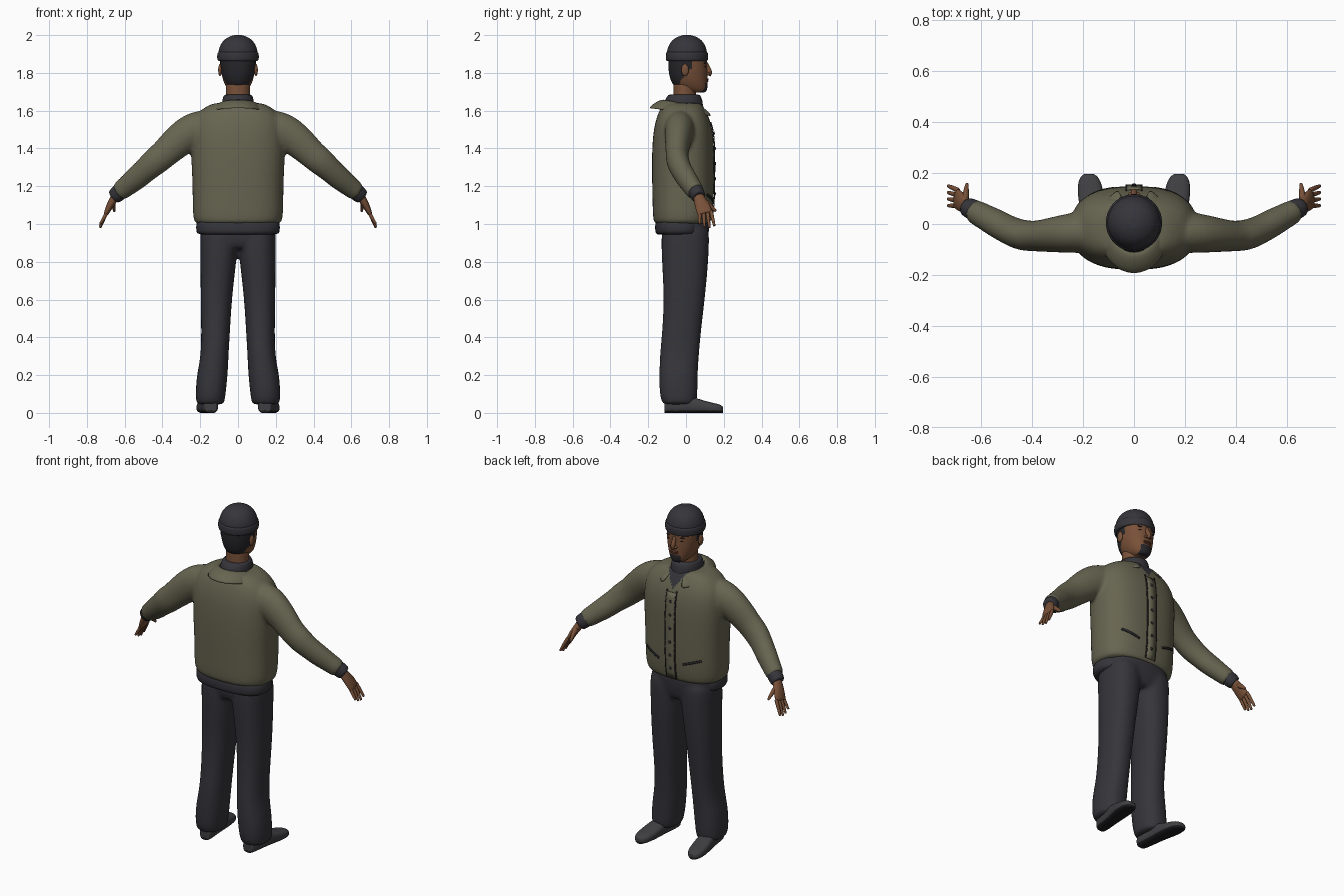
import bpy, bmesh, math
from mathutils import Vector, Matrix
from mathutils.bvhtree import BVHTree

if "Cube" in bpy.data.objects:
    bpy.data.objects.remove(bpy.data.objects["Cube"])


def material(name, rgb):
    m = bpy.data.materials.new(name)
    m.use_nodes = True
    m.diffuse_color = (*rgb, 1)
    m.node_tree.nodes["Principled BSDF"].inputs["Base Color"].default_value = (*rgb, 1)
    return m


OLIVE = material("olive cloth", (0.135, 0.128, 0.08))
DARK = material("charcoal cloth", (0.035, 0.035, 0.043))
SKIN = material("brown skin", (0.19, 0.082, 0.04))
LIP = material("lip brown", (0.14, 0.05, 0.03))
HAIR = material("black hair", (0.02, 0.02, 0.024))
SHOE = material("grey shoe", (0.05, 0.05, 0.055))
SOLE = material("black sole", (0.012, 0.012, 0.014))


def ring(c, u, v, power=2.0, n=24):
    """Superellipse cross-section around c with half axes u and v."""
    pts = []
    for i in range(n):
        a = 2 * math.pi * i / n
        ca, sa = math.cos(a), math.sin(a)
        pts.append(c + u * math.copysign(abs(ca) ** (2 / power), ca)
                   + v * math.copysign(abs(sa) ** (2 / power), sa))
    return pts


def loft(bm, rings):
    """Skin the rings, with an inset ring at both ends to keep the rims crisp."""
    def inset(r):
        mid = sum(r, Vector()) / len(r)
        return [mid.lerp(p, 0.85) for p in r]
    rings = [inset(rings[0])] + rings + [inset(rings[-1])]
    rows = [[bm.verts.new(p) for p in r] for r in rings]
    n = len(rows[0])
    for a, b in zip(rows, rows[1:]):
        for i in range(n):
            j = (i + 1) % n
            bm.faces.new((a[i], a[j], b[j], b[i]))
    bm.faces.new(rows[0])
    bm.faces.new(rows[-1])


def stack(bm, rows, power=2.0, cx=0.0, n=24):
    """Horizontal sections: height, half width, back y, front y, optional centre x."""
    loft(bm, [ring(Vector((r[4] if len(r) > 4 else cx, (r[2] + r[3]) / 2, r[0])),
                   Vector((r[1], 0, 0)), Vector((0, (r[3] - r[2]) / 2, 0)), power, n)
              for r in rows])


def tube(bm, path, radii, s=1, n=16):
    """Sections across a path; each radius is a (thickness, width) pair."""
    pts = [Vector((s * x, y, z)) for x, y, z in path]
    rings = []
    for i, p in enumerate(pts):
        t = (pts[min(i + 1, len(pts) - 1)] - pts[max(i - 1, 0)]).normalized()
        u = t.cross(Vector((0, 1, 0))).normalized()
        rings.append(ring(p, u * radii[i][0], t.cross(u) * radii[i][1], 2, n))
    loft(bm, rings)


def ball(bm, c, r):
    bmesh.ops.create_uvsphere(bm, u_segments=16, v_segments=10, radius=1,
                              matrix=Matrix.Translation(c) @ Matrix.Diagonal((*r, 1)))


def finish(name, bm, mats, sub=1, voxel=0, paint=None, solid=0):
    bmesh.ops.recalc_face_normals(bm, faces=bm.faces)
    me = bpy.data.meshes.new(name)
    bm.to_mesh(me)
    bm.free()
    ob = bpy.data.objects.new(name, me)
    bpy.context.collection.objects.link(ob)
    if solid:
        m = ob.modifiers.new("thickness", 'SOLIDIFY')
        m.thickness, m.offset = solid, 0
    if sub:
        ob.modifiers.new("round", 'SUBSURF').levels = sub
    if voxel:
        m = ob.modifiers.new("merge", 'REMESH')
        m.mode, m.voxel_size = 'VOXEL', voxel
        m = ob.modifiers.new("soften", 'SMOOTH')
        m.factor, m.iterations = 0.5, 6
    dg = bpy.context.evaluated_depsgraph_get()
    ob.data = bpy.data.meshes.new_from_object(ob.evaluated_get(dg))
    ob.modifiers.clear()
    ob.data.materials.clear()
    for m in mats:
        ob.data.materials.append(m)
    for f in ob.data.polygons:
        f.use_smooth = True
        f.material_index = paint(f.center) if paint else 0
    return ob


# Jacket: torso and sleeves merged, with the shirt showing in the open neck
bm = bmesh.new()
stack(bm, [(1.0, .238, -.175, .135), (1.1, .242, -.178, .147), (1.2, .242, -.18, .15),
           (1.3, .247, -.182, .15), (1.42, .252, -.18, .15), (1.5, .25, -.172, .142),
           (1.56, .235, -.158, .125), (1.61, .195, -.138, .1), (1.64, .13, -.118, .082)], 2.5)
SLEEVE = [(.15, -.03, 1.505), (.25, -.035, 1.495), (.34, -.045, 1.42), (.39, -.048, 1.37),
          (.44, -.045, 1.33), (.49, -.025, 1.285), (.54, .003, 1.24), (.59, .03, 1.2),
          (.63, .052, 1.168)]
SLEEVE_R = [(.105, .085), (.1, .08), (.086, .066), (.076, .06), (.076, .062),
            (.065, .056), (.064, .056), (.055, .05), (.052, .048)]
for s in (1, -1):
    tube(bm, SLEEVE, SLEEVE_R, s, 20)
jacket = finish("jacket", bm, [OLIVE, DARK], 2, .01,
                lambda c: int(c.y > .04 and c.z > 1.545 + 1.5 * abs(c.x)))
surface = BVHTree.FromPolygons([v.co for v in jacket.data.vertices],
                               [p.vertices[:] for p in jacket.data.polygons])


def chest(x, z, lift):
    hit = surface.ray_cast(Vector((x, 1, z)), Vector((0, -1, 0)))[0]
    return Vector((x, (hit.y if hit else .1) + lift, z))


def ribbon(name, a, b, width, mat, lift):
    """Thin strip laid on the jacket front between two (x, z) points."""
    a, b = Vector(a), Vector(b)
    side = (b - a).normalized().orthogonal() * width / 2
    bm = bmesh.new()
    rows = []
    for i in range(17):
        p = a.lerp(b, i / 16)
        rows.append([bm.verts.new(chest(*(p + side * k), lift)) for k in (-1, 0, 1)])
    for r, q in zip(rows, rows[1:]):
        for k in (0, 1):
            bm.faces.new((r[k], r[k + 1], q[k + 1], q[k]))
    finish(name, bm, [mat], 0, solid=.005)


# Front fastening, buttons and pocket slits
ribbon("placket", (0, 1.02), (0, 1.53), .06, OLIVE, .004)
for s, side in ((1, "left"), (-1, "right")):
    ribbon(side + "_placket_seam", (.031 * s, 1.02), (.031 * s, 1.54), .006, HAIR, .004)
    ribbon(side + "_pocket", (.08 * s, 1.12), (.18 * s, 1.155), .012, HAIR, .002)
bm = bmesh.new()
for i in range(6):
    ball(bm, chest(0, 1.08 + i * .08, .007), (.009, .004, .009))
finish("buttons", bm, [HAIR], 0)

# Fold-down collar, open at the front
bm = bmesh.new()
rows = []
for i in range(33):
    a = math.radians(-155 + i * 310 / 32)
    drop = (1 - math.cos(a)) / 2
    sa, ca = math.sin(a), math.cos(a)
    rows.append([bm.verts.new(p) for p in (
        (.088 * sa, -.012 - .098 * ca, 1.655 - .04 * drop),
        (.11 * sa, -.015 - .13 * ca, 1.65 - .045 * drop),
        (.142 * sa, -.02 - .175 * ca, 1.612 - .045 * drop))])
for r, q in zip(rows, rows[1:]):
    for k in (0, 1):
        bm.faces.new((r[k], r[k + 1], q[k + 1], q[k]))
finish("jacket_collar", bm, [OLIVE], 1, solid=.012)

# Shirt: neck roll and the hem below the jacket
bm = bmesh.new()
stack(bm, [(1.58, .09, -.12, .095), (1.64, .086, -.117, .09), (1.665, .082, -.108, .085),
           (1.685, .074, -.095, .075)])
finish("shirt_neck", bm, [DARK])
bm = bmesh.new()
stack(bm, [(.945, .222, -.163, .09), (.98, .224, -.165, .09), (1.02, .222, -.163, .09)], 2.6)
finish("shirt_hem", bm, [DARK])

# Trousers: hips and legs merged
bm = bmesh.new()
stack(bm, [(.87, .175, -.11, .1), (.92, .2, -.13, .12), (1.03, .2, -.13, .128)], 2.5)
for s in (1, -1):
    stack(bm, [(.98, .1, -.13, .123, .1 * s), (.88, .1, -.132, .123, .1 * s),
               (.75, .092, -.125, .115, .107 * s), (.6, .083, -.118, .1, .115 * s),
               (.45, .077, -.125, .082, .118 * s), (.3, .073, -.14, .068, .123 * s),
               (.2, .083, -.142, .062, .137 * s), (.1, .08, -.142, .062, .145 * s),
               (.045, .074, -.125, .055, .147 * s)], 2.3)
finish("trousers", bm, [DARK], 2, .011)

# Shoes: sections from heel to toe
for s, side in ((1, "left"), (-1, "right")):
    bm = bmesh.new()
    loft(bm, [ring(Vector((x * s, y, h / 2 - .001)), Vector((w, 0, 0)),
                   Vector((0, 0, h / 2 + .001)), 2.8)
              for y, x, w, h in ((-.115, .143, .03, .06), (-.09, .145, .043, .08),
                                 (0, .155, .045, .09), (.06, .162, .05, .078),
                                 (.11, .169, .052, .06), (.16, .174, .047, .05),
                                 (.187, .176, .034, .042), (.197, .177, .018, .03))])
    finish(side + "_shoe", bm, [SHOE, SOLE], 2, paint=lambda c: int(c.z < .012))

    # Cuff and hand
    bm = bmesh.new()
    tube(bm, [(.605, .042, 1.188), (.63, .055, 1.167), (.657, .068, 1.143)],
         [(.044, .042), (.046, .043), (.042, .038)], s)
    finish(side + "_cuff", bm, [DARK])
    bm = bmesh.new()
    tube(bm, [(.645, .063, 1.155), (.662, .073, 1.125), (.682, .09, 1.09), (.698, .1, 1.055)],
         [(.024, .028), (.022, .032), (.019, .042), (.013, .041)], s)
    for k, tip in enumerate((1.0, .984, .98, .99)):
        y = .072 + .02 * k
        tube(bm, [(.69, y, 1.07), (.71, y + .003 * k, 1.03), (.73, y + .006 * k, tip)],
             [(.011, .011), (.0105, .0105), (.007, .007)], s, 8)
    tube(bm, [(.662, .085, 1.125), (.66, .125, 1.1), (.655, .158, 1.068)],
         [(.016, .02), (.013, .014), (.007, .008)], s, 8)
    finish(side + "_hand", bm, [SKIN])

# Head, with hair at the back and sides and a chin beard
def head_paint(c):
    back = c.y < -.005 and c.z > 1.70 + 12 * c.x ** 2
    sideburn = c.y < .028 and c.z > 1.825
    beard = c.y > .07 and c.z < 1.742 and abs(c.x) < .035
    return int(back or sideburn or beard)


bm = bmesh.new()
stack(bm, [(1.697, .034, .02, .1), (1.708, .05, -.03, .112), (1.73, .066, -.065, .115),
           (1.76, .08, -.083, .113), (1.8, .089, -.092, .115), (1.84, .095, -.095, .112),
           (1.88, .097, -.095, .113), (1.93, .088, -.085, .1), (1.97, .05, -.05, .06)], 2.15)
finish("head", bm, [SKIN, HAIR], 2, paint=head_paint)
bm = bmesh.new()
stack(bm, [(1.62, .07, -.075, .055), (1.68, .064, -.064, .052), (1.76, .066, -.07, .06)])
finish("neck", bm, [SKIN])

# Face details
bm = bmesh.new()
tube(bm, [(0, .106, 1.853), (0, .116, 1.825), (0, .126, 1.803), (0, .118, 1.787)],
     [(.009, .01), (.012, .012), (.014, .017), (.008, .014)])
for s in (1, -1):
    ball(bm, (.013 * s, .116, 1.795), (.009, .011, .008))
finish("nose", bm, [SKIN])
bm = bmesh.new()
for z in (1.757, 1.766):
    ball(bm, (0, .11, z), (.025, .01, .006))
finish("lips", bm, [LIP], 0)
for s, side in ((1, "left"), (-1, "right")):
    for part, c, r, mat in (("ear", (.095, -.005, 1.815), (.01, .02, .032), SKIN),
                            ("eye", (.036, .1, 1.833), (.014, .006, .005), HAIR),
                            ("eyebrow", (.038, .1, 1.853), (.021, .007, .004), HAIR)):
        bm = bmesh.new()
        ball(bm, (c[0] * s, c[1], c[2]), r)
        finish(side + "_" + part, bm, [mat], 0)

# Knitted cap: turned-up band and dome
bm = bmesh.new()
stack(bm, [(1.862, .106, -.104, .114), (1.872, .111, -.108, .118), (1.9, .111, -.108, .118),
           (1.912, .106, -.104, .114)], n=32)
stack(bm, [(1.89, .106, -.103, .113), (1.92, .104, -.101, .111), (1.95, .093, -.09, .1),
           (1.975, .075, -.072, .082), (1.992, .048, -.045, .055), (2.0, .02, -.016, .026)], n=32)
finish("knit_cap", bm, [DARK], 2)
